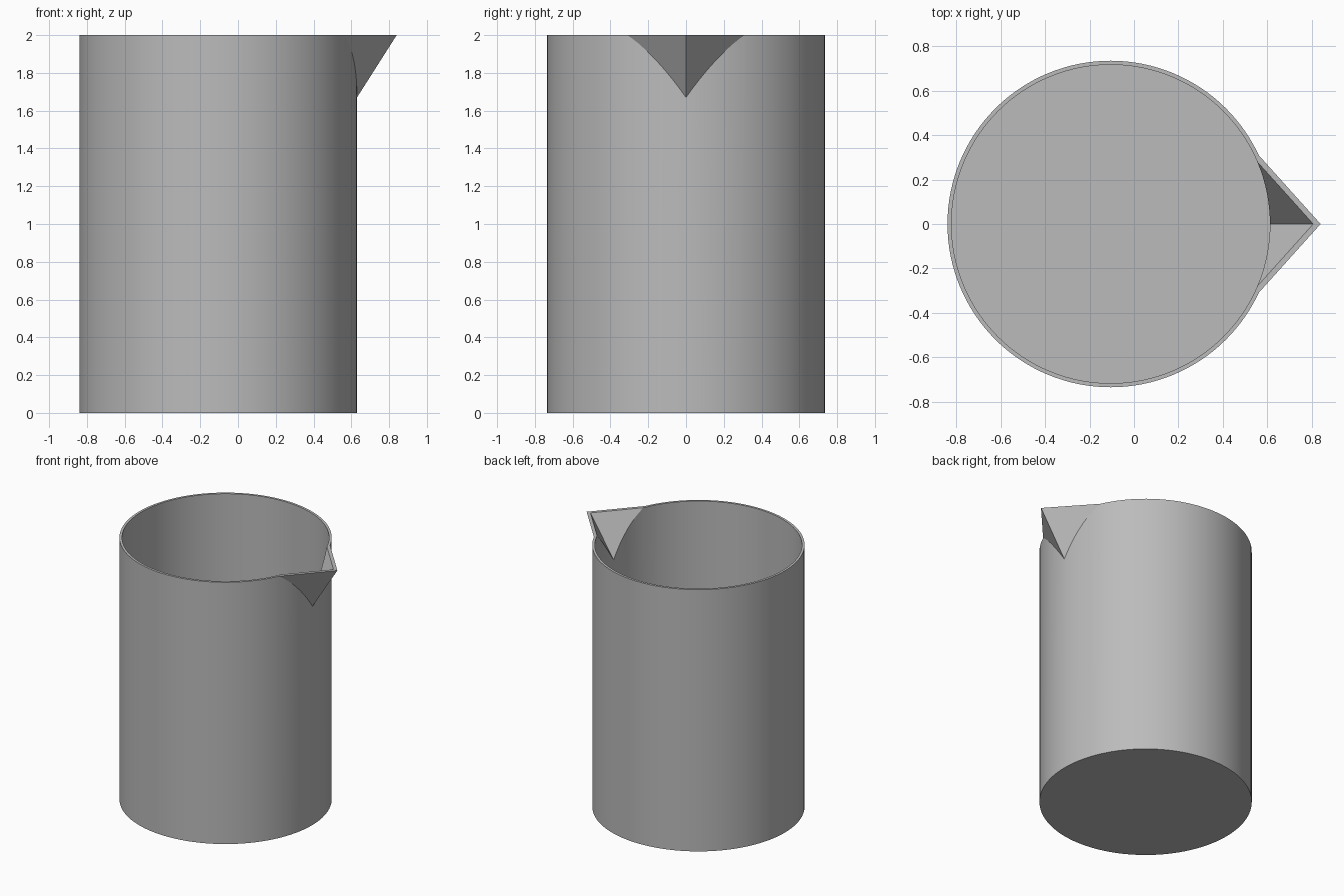
import bpy
import bmesh
import math
from mathutils import Matrix

cube = bpy.data.objects.get("Cube")
if cube:
    bpy.data.objects.remove(cube, do_unlink=True)

CENTRE_X = -0.105
HEIGHT = 2.0
RADIUS = 0.735
WALL = 0.018
LIP_WALL = 0.033

grey = bpy.data.materials.new("grey")
grey.use_nodes = True
grey.diffuse_color = (0.5, 0.5, 0.5, 1)
grey.node_tree.nodes["Principled BSDF"].inputs["Base Color"].default_value = (0.5, 0.5, 0.5, 1)


def add_object(name, bm):
    bmesh.ops.recalc_face_normals(bm, faces=bm.faces)
    mesh = bpy.data.meshes.new(name)
    bm.to_mesh(mesh)
    bm.free()
    mesh.materials.append(grey)
    obj = bpy.data.objects.new(name, mesh)
    bpy.context.collection.objects.link(obj)
    return obj


def cylinder(name, radius, bottom, top):
    bm = bmesh.new()
    bmesh.ops.create_cone(bm, cap_ends=True, segments=128, radius1=radius, radius2=radius,
                          depth=top - bottom,
                          matrix=Matrix.Translation((CENTRE_X, 0, (bottom + top) / 2)))
    return add_object(name, bm)


def spout_wedge(name, tip_x, rise=0.0):
    """Pointed wedge whose lower faces run from the tip back into the wall."""
    reach = 1.15
    rim = [(tip_x, 0), (tip_x - 0.285 * reach, 0.317 * reach),
           (tip_x - 0.285 * reach, -0.317 * reach)]
    points = [(x, y, HEIGHT) for x, y in rim]
    points.append((tip_x - 0.21 * reach, 0, HEIGHT - 0.33 * reach))
    if rise:
        points += [(x, y, HEIGHT + rise) for x, y in rim]
    bm = bmesh.new()
    for p in points:
        bm.verts.new(p)
    bmesh.ops.convex_hull(bm, input=bm.verts)
    return add_object(name, bm)


def combine(target, tool, operation):
    mod = target.modifiers.new(operation.lower(), 'BOOLEAN')
    mod.operation = operation
    mod.solver = 'EXACT'
    mod.object = tool
    bpy.context.view_layer.objects.active = target
    bpy.ops.object.modifier_apply(modifier=mod.name)
    bpy.data.objects.remove(tool, do_unlink=True)


# Outer body with its pouring lip
beaker = cylinder("beaker", RADIUS, 0, HEIGHT)
combine(beaker, spout_wedge("lip", 0.84), 'UNION')

# Hollow out the bowl and the channel of the lip
combine(beaker, cylinder("bowl_cutter", RADIUS - WALL, WALL, HEIGHT + 0.1), 'DIFFERENCE')
combine(beaker, spout_wedge("channel_cutter", 0.84 - LIP_WALL, 0.1), 'DIFFERENCE')

# Smooth walls with crisp rim and lip
bpy.ops.object.select_all(action='DESELECT')
beaker.select_set(True)
bpy.context.view_layer.objects.active = beaker
bpy.ops.object.shade_smooth_by_angle(angle=math.radians(20))
